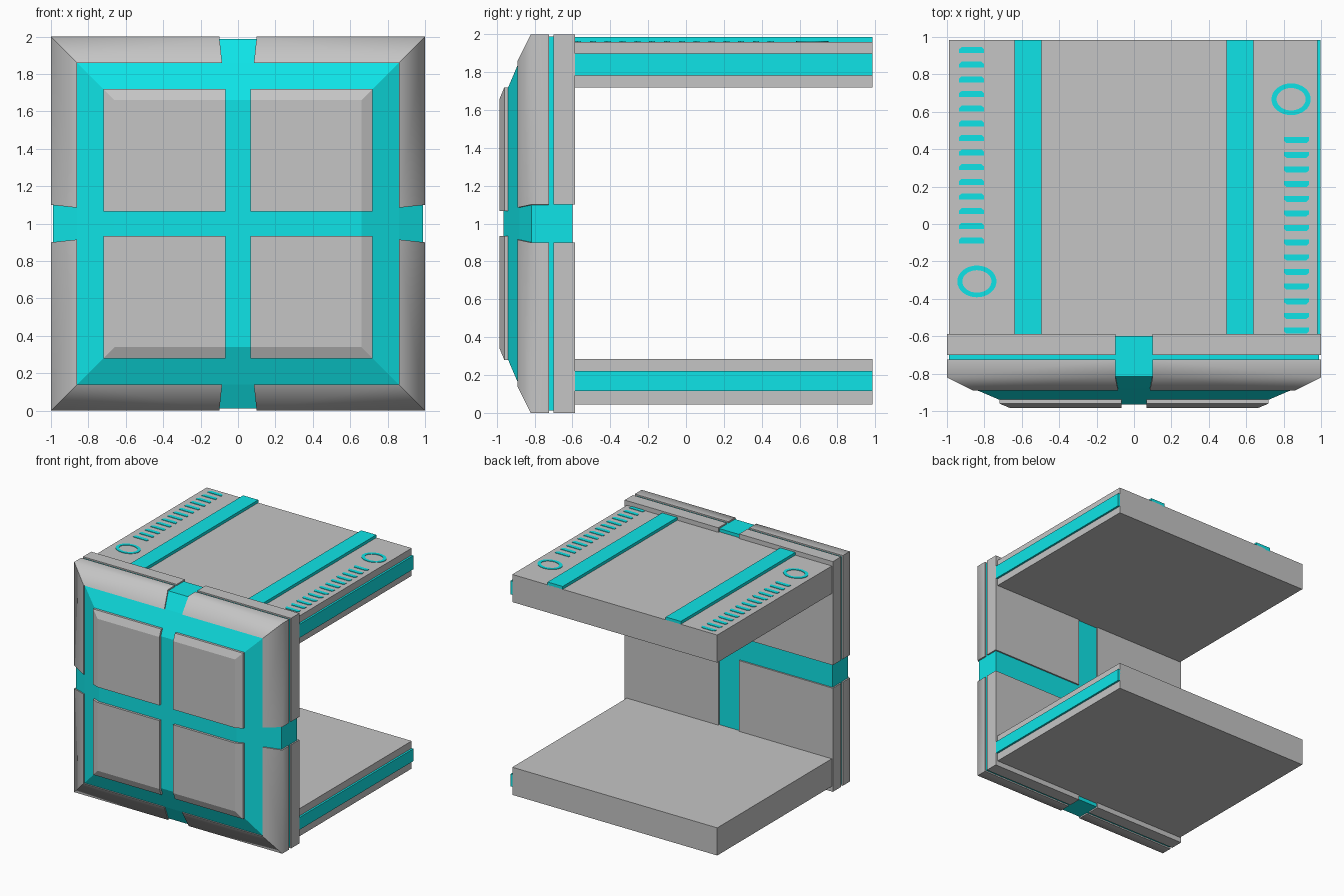
import bpy, bmesh, math

if "Cube" in bpy.data.objects:
    bpy.data.objects.remove(bpy.data.objects["Cube"])


def material(name, rgb):
    m = bpy.data.materials.new(name)
    m.diffuse_color = (*rgb, 1)
    m.use_nodes = True
    m.node_tree.nodes["Principled BSDF"].inputs["Base Color"].default_value = m.diffuse_color
    return m


GRAY = material("panel_gray", (0.56, 0.56, 0.56))
CYAN = material("glow_cyan", (0.005, 0.845, 0.87))


def loft(name, rings, mat, wrap=False, soft_y=None):
    """Skin a list of closed vertex rings; cap the ends or join them in a loop."""
    bm = bmesh.new()
    vs = [[bm.verts.new(p) for p in r] for r in rings]
    n = len(rings[0])
    pairs = list(zip(vs, vs[1:])) + ([(vs[-1], vs[0])] if wrap else [])
    for a, b in pairs:
        for i in range(n):
            j = (i + 1) % n
            bm.faces.new((a[i], a[j], b[j], b[i]))
    if not wrap:
        bm.faces.new(vs[0][::-1])
        bm.faces.new(vs[-1])
    bmesh.ops.recalc_face_normals(bm, faces=bm.faces)
    if soft_y is not None:  # smooth only across the rounded outer edge
        for f in bm.faces:
            f.smooth = True
        for e in bm.edges:
            e.smooth = all(abs(v.co.y - soft_y) < 1e-4 for v in e.verts)
    me = bpy.data.meshes.new(name)
    bm.to_mesh(me)
    bm.free()
    me.materials.append(mat)
    ob = bpy.data.objects.new(name, me)
    bpy.context.collection.objects.link(ob)
    return ob


def rect(x0, x1, z0, z1, y):
    return [(x0, y, z0), (x1, y, z0), (x1, y, z1), (x0, y, z1)]


def box(name, x0, x1, y0, y1, z0, z1, mat):
    return loft(name, [rect(x0, x1, z0, z1, y) for y in (y0, y1)], mat)


# glowing core of the front panel: shallow stepped pyramid
loft("panel_core", [rect(-r, r, 1 - r, 1 + r, y) for r, y in
     [(0.988, -0.6), (0.988, -0.815), (0.86, -0.88), (0.66, -0.965)]], CYAN)

# four-fold armour: corner frames, front plates and back plates
FRAME = [(0.95, -0.725, 0.1), (1.0, -0.725, 0.1), (1.0, -0.82, 0.1),
         (0.86, -0.89, 0.085), (0.86, -0.86, 0.085)]
for sx in (-1, 1):
    for sz in (-1, 1):
        def P(u, y, v):
            return (sx * u, y, 1 + sz * v)
        loft("corner_frame", [[P(e, y, r) for r, y, e in FRAME],
                              [P(r, y, r) for r, y, e in FRAME],
                              [P(r, y, e) for r, y, e in FRAME]],
             GRAY, soft_y=-0.82)

        def square(a, b, y):
            return [P(a, y, a), P(b, y, a), P(b, y, b), P(a, y, b)]
        loft("front_plate", [square(0.066, 0.72, -0.935), square(0.066, 0.72, -0.96),
                             square(0.066, 0.66, -0.985)], GRAY)
        loft("back_plate", [square(0.1, 1.0, -0.70), square(0.1, 1.0, -0.587)], GRAY)

# shelves with a strip on the right side
for label, z0, z1, s0, s1 in (("lower", 0.045, 0.285, 0.115, 0.222),
                              ("upper", 1.72, 1.96, 1.782, 1.9)):
    box(label + "_shelf", -0.99, 0.98, -0.6, 0.985, z0, z1, GRAY)
    box(label + "_side_strip", 0.97, 0.997, -0.62, 0.985, s0, s1, CYAN)

# raised strips on top
for x0, x1 in ((-0.64, -0.495), (0.495, 0.64)):
    box("top_strip", x0, x1, -0.6, 0.985, 1.95, 1.985, CYAN)

# painted dashes and rings, the right set is the left one turned half round
Z0, Z1 = 1.957, 1.964
for s in (-1, 1):
    def T(x, y, z):
        return (-s * x, 0.18 - s * (y - 0.18), z)
    for i in range(14):
        y = 0.93 - 0.0783 * i
        shape = [(-0.935, y - 0.016), (-0.802, y - 0.016), (-0.802, y + 0.004),
                 (-0.815, y + 0.016), (-0.922, y + 0.016), (-0.935, y + 0.004)]
        loft("dash_mark", [[T(a, b, z) for a, b in shape] for z in (Z0, Z1)], CYAN)
    rings = []
    for k in range(32):
        c, d = math.cos(k * math.pi / 16), math.sin(k * math.pi / 16)
        rings.append([T(-0.84 + rx * c, -0.307 + ry * d, z) for rx, ry, z in
                      ((0.078, 0.06, Z0), (0.105, 0.085, Z0),
                       (0.105, 0.085, Z1), (0.078, 0.06, Z1))])
    loft("ring_mark", rings, CYAN, wrap=True)
